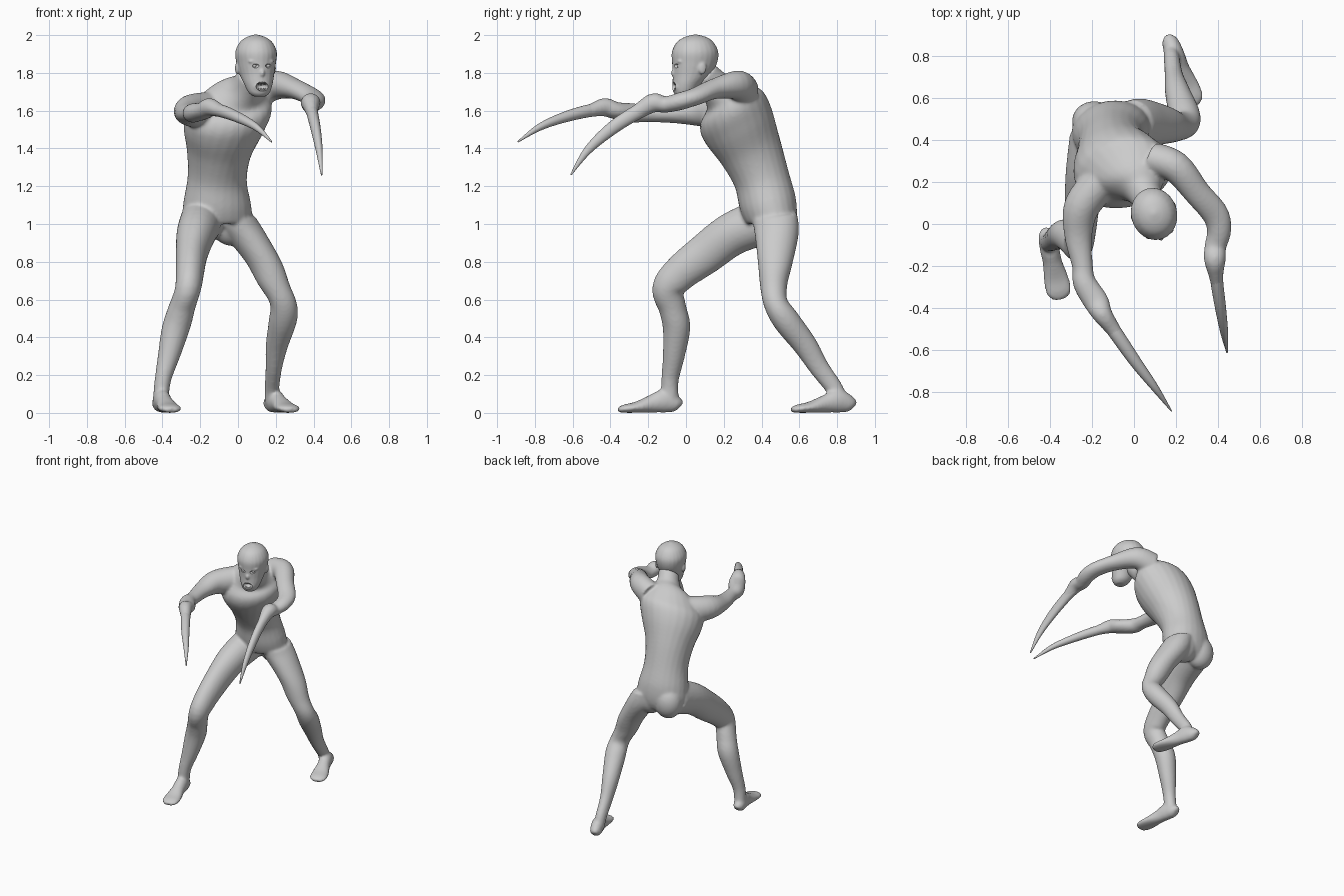
import bpy, bmesh, math
from mathutils import Vector, Matrix

if "Cube" in bpy.data.objects:
    bpy.data.objects.remove(bpy.data.objects["Cube"])


def spline(rows, steps=5):
    """Catmull-Rom interpolation through rows of numbers."""
    out = []
    for i in range(len(rows) - 1):
        p = [rows[max(0, min(len(rows) - 1, i + k))] for k in (-1, 0, 1, 2)]
        for s in range(steps):
            t = s / steps
            out.append([0.5 * (2 * b + (c - a) * t + (2 * a - 5 * b + 4 * c - d) * t * t
                               + (3 * b - a - 3 * c + d) * t ** 3) for a, b, c, d in zip(*p)])
    return out + [list(rows[-1])]


def loft(name, rings, side=None, flat=False, floor=False, n=24):
    """Skin through elliptical rings: x, y, z, half width, half depth [, twist, roll]."""
    rows = spline(rings)
    bm = bmesh.new()
    loops = []
    for i, r in enumerate(rows):
        c = Vector(r[:3])
        t = (Vector(rows[min(i + 1, len(rows) - 1)][:3]) - Vector(rows[max(i - 1, 0)][:3])).normalized()
        if flat:
            t = Vector((0, 0, 1))
        if len(r) > 5:
            u = Vector((math.cos(math.radians(r[5])), math.sin(math.radians(r[5])), r[6])).normalized()
        else:
            u = Vector(side) if side else t.cross(Vector((0, 0, 1))).normalized()
        v = t.cross(u).normalized()
        loop = []
        for k in range(n):
            a = math.tau * k / n
            p = c + u * (max(r[3], .002) * math.cos(a)) + v * (max(r[4], .002) * math.sin(a))
            if floor:
                p.z = max(p.z, 0)
            loop.append(bm.verts.new(p))
        loops.append(loop)
    for A, B in zip(loops, loops[1:]):
        for k in range(n):
            bm.faces.new((A[k], A[(k + 1) % n], B[(k + 1) % n], B[k]))
    bm.faces.new(loops[0][::-1])
    bm.faces.new(loops[-1])
    bmesh.ops.recalc_face_normals(bm, faces=bm.faces)
    me = bpy.data.meshes.new(name)
    bm.to_mesh(me)
    bm.free()
    ob = bpy.data.objects.new(name, me)
    bpy.context.collection.objects.link(ob)
    return ob


def ball(name, loc, scale):
    bpy.ops.mesh.primitive_uv_sphere_add(segments=24, ring_count=16, radius=1)
    ob = bpy.context.object
    ob.name = name
    ob.data.transform(Matrix.Translation(loc) @ Matrix.Diagonal((*scale, 1)))
    return ob


def activate(obs):
    bpy.ops.object.select_all(action='DESELECT')
    for o in obs:
        o.select_set(True)
    bpy.context.view_layer.objects.active = obs[0]


def fuse(obs, name, voxel, smooth):
    """Join parts and melt them into one skin."""
    activate(obs)
    bpy.ops.object.join()
    ob = bpy.context.object
    ob.name = name
    m = ob.modifiers.new("skin", 'REMESH')
    m.mode = 'VOXEL'
    m.voxel_size = voxel
    s = ob.modifiers.new("soften", 'SMOOTH')
    s.factor = 0.5
    s.iterations = smooth
    for mod in ("skin", "soften"):
        bpy.ops.object.modifier_apply(modifier=mod)
    return ob


def shade(ob, angle=50):
    activate([ob])
    bpy.ops.object.shade_smooth_by_angle(angle=math.radians(angle))


def foot(heel, toe):
    prof = [(0, .022, .03), (.06, .04, .045), (.25, .046, .062), (.45, .046, .048),
            (.7, .06, .03), (.9, .06, .022), (1, .032, .014)]
    h, t = Vector(heel), Vector(toe)
    return loft("foot", [(*h.lerp(t, f).xy, b, a, b) for f, a, b in prof], floor=True)


# Torso and neck, leaning forward and twisted
parts = [loft("torso", [
    (-.105, .44, .955, .09, .07, 10, 0), (-.11, .455, 1.0, .18, .125, 10, 0),
    (-.11, .435, 1.1, .182, .15, 10, 0), (-.11, .40, 1.24, .158, .148, 14, 0),
    (-.10, .345, 1.38, .172, .168, 18, .05), (-.075, .283, 1.51, .218, .193, 22, .12),
    (-.045, .24, 1.6, .232, .188, 22, .18), (-.012, .205, 1.67, .18, .132, 20, .17),
    (.038, .157, 1.725, .092, .09, 15, .1), (.077, .10, 1.79, .075, .075, 12, 0)])]
# Buttocks
for x in (-.19, -.04):
    parts.append(ball("buttock", (x, .49, 1.01), (.105, .095, .125)))

# Legs
parts.append(loft("front_leg", [
    (-.19, .43, 1.02, .115, .125), (-.22, .25, .95, .105, .115), (-.245, .1, .84, .085, .108),
    (-.255, -.03, .74, .075, .095), (-.265, -.095, .655, .07, .085), (-.30, -.07, .55, .073, .073),
    (-.328, -.05, .45, .076, .073), (-.365, -.065, .3, .06, .058), (-.398, -.085, .17, .044, .046),
    (-.41, -.085, .06, .042, .048)], side=(1, 0, 0)))
parts.append(loft("back_leg", [
    (-.01, .47, 1.04, .10, .12), (.035, .48, .95, .112, .117), (.135, .472, .8, .096, .093),
    (.19, .464, .68, .084, .073), (.24, .475, .58, .072, .064), (.238, .53, .49, .075, .071),
    (.207, .63, .36, .06, .064), (.19, .705, .24, .044, .053), (.18, .785, .13, .038, .046),
    (.178, .815, .06, .038, .043)], side=(1, 0, 0)))
parts.append(foot((-.42, -.035, 0), (-.35, -.358, 0)))
parts.append(foot((.165, .885, 0), (.285, .56, 0)))

# Arms
parts.append(loft("right_arm", [
    (-.16, .2, 1.6, .09, .1), (-.25, .08, 1.6, .085, .085), (-.265, -.06, 1.588, .066, .055),
    (-.245, -.2, 1.585, .05, .045), (-.235, -.28, 1.588, .056, .051), (-.18, -.37, 1.60, .06, .046),
    (-.15, -.43, 1.618, .048, .049), (-.1, -.5, 1.602, .036, .036), (-.04, -.59, 1.582, .027, .027)]))
parts.append(loft("left_arm", [
    (.09, .31, 1.70, .08, .09), (.2, .27, 1.735, .075, .078), (.3, .15, 1.715, .064, .054),
    (.385, .05, 1.675, .064, .047), (.405, -.03, 1.65, .058, .047), (.387, -.11, 1.632, .052, .043),
    (.385, -.17, 1.642, .052, .051), (.39, -.24, 1.605, .036, .042), (.398, -.31, 1.56, .026, .033)]))
shade(fuse(parts, "body", .009, 9))

# Curved claw blades replacing the hands
shade(loft("right_claw", [
    (-.15, -.43, 1.61, .034, .034), (-.08, -.53, 1.596, .033, .033), (.01, -.66, 1.56, .028, .027),
    (.1, -.78, 1.51, .018, .018), (.178, -.89, 1.435, .003, .004)]))
shade(loft("left_claw", [
    (.385, -.17, 1.635, .034, .04), (.395, -.28, 1.58, .03, .038), (.412, -.4, 1.5, .026, .034),
    (.43, -.52, 1.39, .018, .022), (.443, -.61, 1.26, .004, .004)]))

# Head, built upright on x = 0
head_parts = [loft("skull", [
    (0, -.02, 1.675, .032, .03), (0, -.012, 1.695, .056, .056), (0, .003, 1.74, .075, .076),
    (0, .03, 1.79, .09, .102), (0, .045, 1.85, .103, .12), (0, .048, 1.91, .109, .124),
    (0, .048, 1.96, .087, .1), (0, .05, 1.988, .052, .062), (0, .05, 2.003, .008, .008)],
    side=(1, 0, 0), flat=True),
    ball("nose", (0, -.063, 1.8), (.016, .021, .024)),
    ball("lips", (0, -.05, 1.728), (.046, .028, .036))]
for s in (-1, 1):
    head_parts.append(ball("ear", (s * .1, .06, 1.825), (.011, .022, .033)))
    head_parts.append(ball("brow", (s * .038, -.05, 1.86), (.032, .016, .012)))
head = fuse(head_parts, "head", .006, 4)

# Eye sockets and open mouth
cutters = [ball("mouth_cutter", (0, -.075, 1.728), (.034, .045, .025))]
for s in (-1, 1):
    cutters.append(ball("socket_cutter", (s * .038, -.073, 1.837), (.02, .02, .012)))
for c in cutters:
    activate([head])
    m = head.modifiers.new("carve", 'BOOLEAN')
    m.operation = 'DIFFERENCE'
    m.object = c
    bpy.ops.object.modifier_apply(modifier="carve")
    bpy.data.objects.remove(c)
eyes = [ball(n, (s * .038, -.043, 1.837), (.016, .016, .016))
        for n, s in (("right_eye", -1), ("left_eye", 1))]

# Pointed teeth
teeth = []
for k in range(-3, 4):
    x = k * .008
    for z, flip in ((1.743, math.pi), (1.712, 0)):
        bpy.ops.mesh.primitive_cone_add(vertices=8, radius1=.005, radius2=0, depth=.018)
        o = bpy.context.object
        o.data.transform(Matrix.Translation((x, -.062 + 14 * x * x, z)) @ Matrix.Rotation(flip, 4, 'X'))
        teeth.append(o)
activate(teeth)
bpy.ops.object.join()
teeth = bpy.context.object
teeth.name = "teeth"

# Turn the head slightly and set it on the neck
turn = Matrix.Translation((.095, .05, 0)) @ Matrix.Rotation(math.radians(16), 4, 'Z') @ Matrix.Translation((0, -.05, 0))
for ob in [head, teeth] + eyes:
    ob.data.transform(turn)
    shade(ob)
